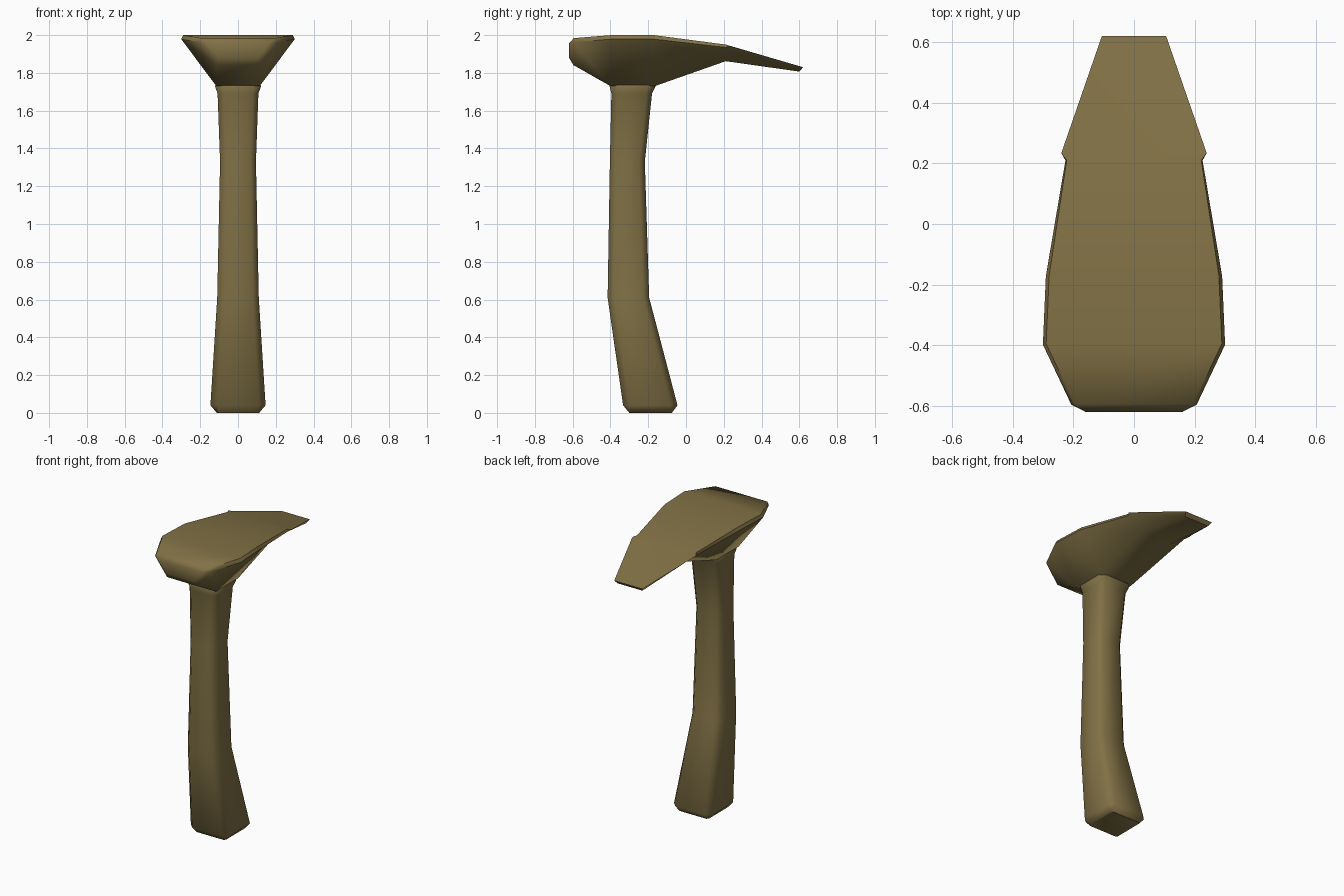
import bpy, bmesh
from math import radians

if "Cube" in bpy.data.objects:
    bpy.data.objects.remove(bpy.data.objects["Cube"])

mat = bpy.data.materials.new("bronze")
mat.diffuse_color = (0.22, 0.165, 0.06, 1)
mat.use_nodes = True
mat.node_tree.nodes["Principled BSDF"].inputs["Base Color"].default_value = mat.diffuse_color


def loft(rings):
    """Skin a list of equal-length point rings and cap both ends."""
    bm = bmesh.new()
    loops = [[bm.verts.new(p) for p in ring] for ring in rings]
    n = len(loops[0])
    for a, b in zip(loops, loops[1:]):
        for i in range(n):
            j = (i + 1) % n
            bm.faces.new((a[i], a[j], b[j], b[i]))
    bm.faces.new(loops[0])
    bm.faces.new(loops[-1])
    bmesh.ops.recalc_face_normals(bm, faces=bm.faces)
    return bm, loops


def finish(bm, name):
    mesh = bpy.data.meshes.new(name)
    bm.to_mesh(mesh)
    bm.free()
    ob = bpy.data.objects.new(name, mesh)
    bpy.context.collection.objects.link(ob)
    mesh.materials.append(mat)
    bpy.ops.object.select_all(action='DESELECT')
    ob.select_set(True)
    bpy.context.view_layer.objects.active = ob
    bpy.ops.object.shade_smooth_by_angle(angle=radians(50))


def chamfered(z, y0, y1, x, c):
    """Rectangle with cut corners at height z."""
    return [(x - c, y0, z), (x, y0 + c, z), (x, y1 - c, z), (x - c, y1, z),
            (c - x, y1, z), (-x, y1 - c, z), (-x, y0 + c, z), (c - x, y0, z)]


# Handle: bent shaft with chamfered corners and a flared collar
handle, _ = loft([chamfered(*s) for s in [
    (0.00, -0.30, -0.075, 0.112, 0.012),
    (0.04, -0.333, -0.045, 0.146, 0.035),
    (0.61, -0.415, -0.195, 0.110, 0.033),
    (1.33, -0.403, -0.218, 0.095, 0.03),
    (1.69, -0.395, -0.18, 0.108, 0.03),
    (1.73, -0.405, -0.16, 0.122, 0.035),
    (1.79, -0.37, -0.19, 0.09, 0.03)]])
finish(handle, "handle")

# Head: (y top, z top, half width top, y bottom, z bottom, half width bottom)
sections = [
    (-0.62, 1.982, 0.212, -0.62, 1.855, 0.115),
    (-0.40, 2.00, 0.316, -0.40, 1.73, 0.115),
    (-0.17, 2.00, 0.306, -0.165, 1.73, 0.115),
    (0.21, 1.95, 0.248, 0.21, 1.862, 0.12),
    (0.62, 1.83, 0.106, 0.60, 1.807, 0.092)]
head, loops = loft([[(-xt, yt, zt), (xt, yt, zt), (xb, yb, zb), (-xb, yb, zb)]
                    for yt, zt, xt, yb, zb, xb in sections])

# Soften the front face border and the side rims of the top
rim = set()
for k in range(3):
    for i in (0, 1):
        rim.add(head.edges.get((loops[k][i], loops[k + 1][i])))
for i in range(4):
    rim.add(head.edges.get((loops[0][i], loops[0][(i + 1) % 4])))
bmesh.ops.bevel(head, geom=list(rim), offset=0.026, offset_type='OFFSET',
                segments=1, profile=0.5, affect='EDGES', clamp_overlap=True)
finish(head, "head")
